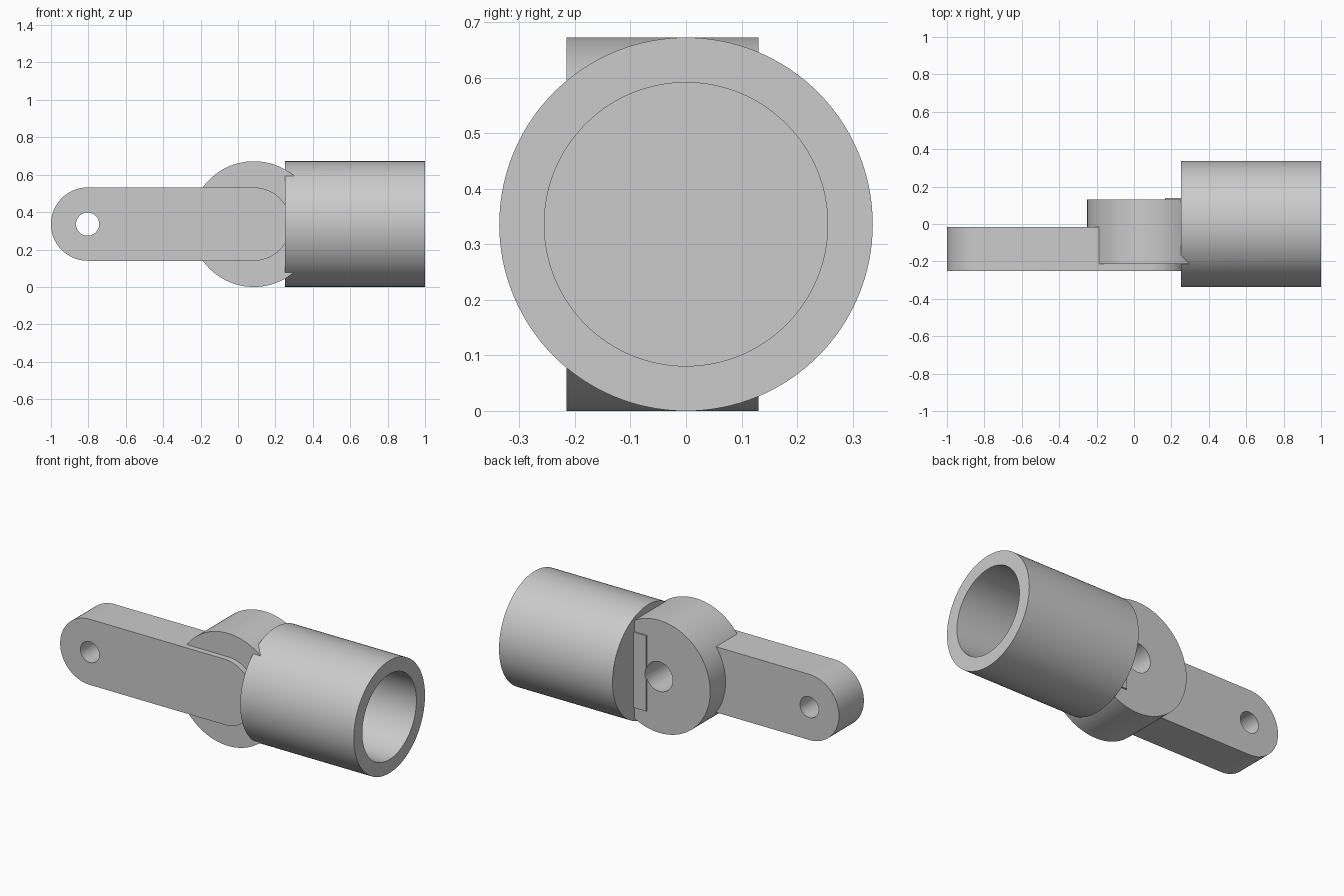
import bpy, bmesh, math
from mathutils import Matrix

cube = bpy.data.objects.get("Cube")
if cube:
    bpy.data.objects.remove(cube, do_unlink=True)

R = 0.336            # socket and hub radius, also the axis height
HUB_X = 0.085        # hinge axis
PIN_X = -0.804       # far arm hole
ARM_R = 0.196

grey = bpy.data.materials.new("plain grey")
grey.use_nodes = True
COLOUR = (0.6, 0.6, 0.6, 1)
grey.diffuse_color = COLOUR
grey.node_tree.nodes["Principled BSDF"].inputs["Base Color"].default_value = COLOUR


def finish(name, bm):
    mesh = bpy.data.meshes.new(name)
    bmesh.ops.recalc_face_normals(bm, faces=bm.faces[:])
    bm.to_mesh(mesh)
    bm.free()
    mesh.materials.append(grey)
    obj = bpy.data.objects.new(name, mesh)
    bpy.context.collection.objects.link(obj)
    return obj


def cylinder(name, axis, radius, start, end, x=0.0):
    """Cylinder along X or Y at axis height, between start and end."""
    mid = (start + end) / 2
    turn = Matrix.Rotation(math.pi / 2, 4, "Y" if axis == "X" else "X")
    place = Matrix.Translation((mid, 0, R) if axis == "X" else (x, mid, R))
    bm = bmesh.new()
    bmesh.ops.create_cone(bm, cap_ends=True, segments=128, radius1=radius,
                          radius2=radius, depth=end - start, matrix=place @ turn)
    return finish(name, bm)


def arm_link(name, x0, x1, radius, y0, y1, steps=48):
    """Round-ended bar extruded along Y."""
    bm = bmesh.new()
    verts = []
    for cx, first in ((x1, -math.pi / 2), (x0, math.pi / 2)):
        for i in range(steps + 1):
            a = first + math.pi * i / steps
            verts.append(bm.verts.new((cx + radius * math.cos(a), y0, R + radius * math.sin(a))))
    face = bm.faces.new(verts)
    ext = bmesh.ops.extrude_face_region(bm, geom=[face])["geom"]
    bmesh.ops.translate(bm, vec=(0, y1 - y0, 0),
                        verts=[v for v in ext if isinstance(v, bmesh.types.BMVert)])
    return finish(name, bm)


def block(name, x0, x1, y0, y1, half_height):
    bm = bmesh.new()
    place = Matrix.Translation(((x0 + x1) / 2, (y0 + y1) / 2, R))
    size = Matrix.Diagonal((x1 - x0, y1 - y0, 2 * half_height, 1))
    bmesh.ops.create_cube(bm, size=1, matrix=place @ size)
    return finish(name, bm)


# Socket, hinge hub, arm and the thin stop plate on the back of the hub
joint = cylinder("socket_and_hinge_arm", "X", R, 0.25, 1.0)
hub = cylinder("hub", "Y", R, -0.215, 0.13, HUB_X)
arm = arm_link("arm", PIN_X, HUB_X, ARM_R, -0.25, -0.015)
stop_plate = block("stop_plate", 0.165, 0.27, 0.05, 0.14, 0.225)

# Socket bore, blind hinge hole and through pin hole
bore = cylinder("socket_bore", "X", 0.255, 0.48, 1.1)
hinge_hole = cylinder("hinge_hole", "Y", 0.088, -0.08, 0.3, HUB_X)
pin_hole = cylinder("pin_hole", "Y", 0.062, -0.4, 0.2, PIN_X)

bpy.context.view_layer.objects.active = joint
for tool, operation in ((hub, "UNION"), (arm, "UNION"), (stop_plate, "UNION"),
                        (bore, "DIFFERENCE"), (hinge_hole, "DIFFERENCE"),
                        (pin_hole, "DIFFERENCE")):
    mod = joint.modifiers.new(tool.name, "BOOLEAN")
    mod.operation = operation
    mod.solver = "EXACT"
    mod.object = tool
    bpy.ops.object.modifier_apply(modifier=mod.name)
    bpy.data.objects.remove(tool, do_unlink=True)

# Smooth the round walls and keep the rims sharp
bpy.ops.object.select_all(action="DESELECT")
joint.select_set(True)
bpy.ops.object.shade_smooth_by_angle(angle=math.radians(30))
